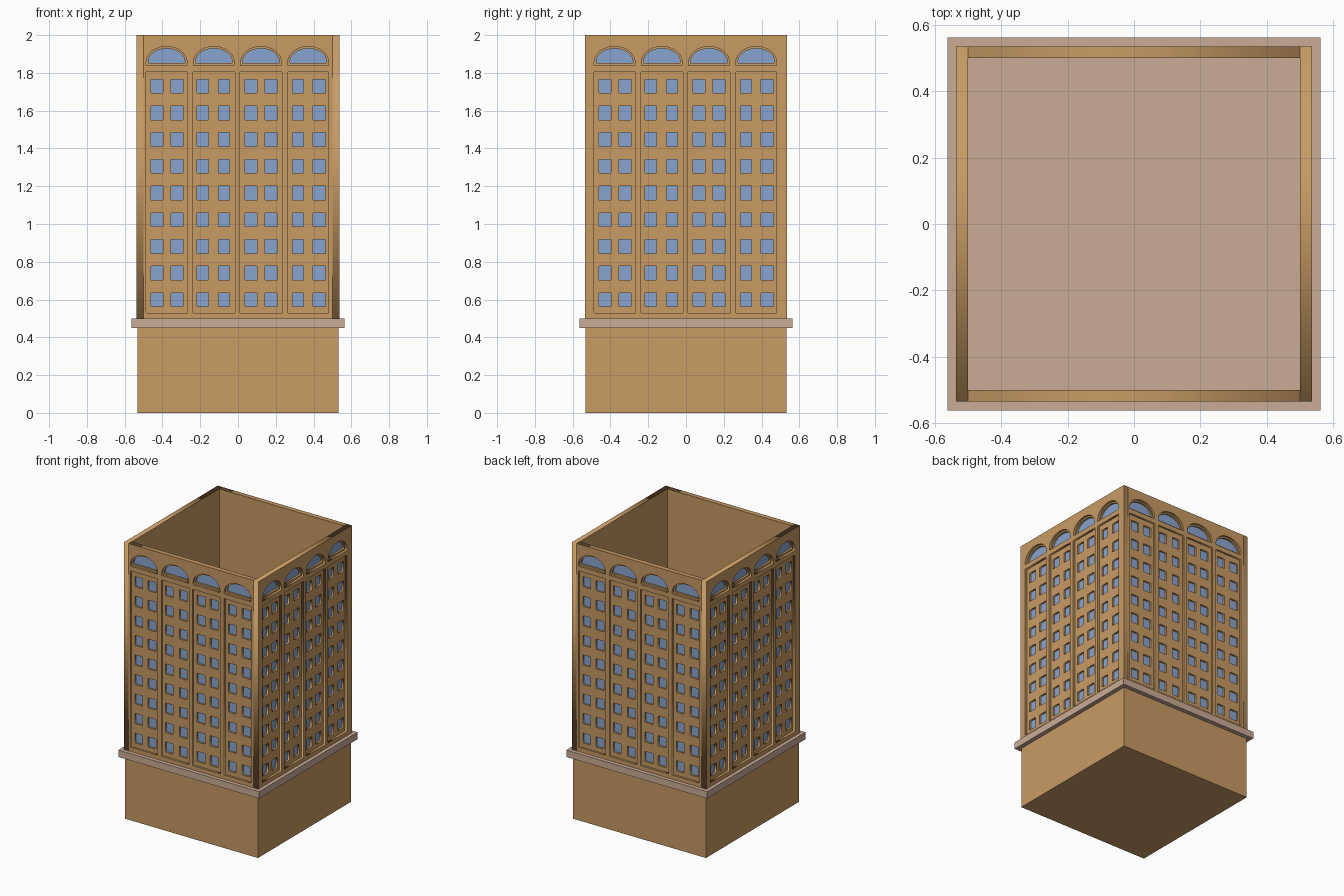
import bpy, bmesh, math
from mathutils import Matrix

if "Cube" in bpy.data.objects:
    bpy.data.objects.remove(bpy.data.objects["Cube"])


def material(name, rgb):
    m = bpy.data.materials.new(name)
    m.diffuse_color = (*rgb, 1)
    m.use_nodes = True
    m.node_tree.nodes["Principled BSDF"].inputs["Base Color"].default_value = m.diffuse_color
    return m


TAN = material("tan_stone", (0.573, 0.328, 0.127))
PINK = material("pink_stone", (0.59, 0.407, 0.305))
BLUE = material("blue_glass", (0.254, 0.376, 0.63))


def finish(name, bm, mat):
    bmesh.ops.remove_doubles(bm, verts=bm.verts, dist=1e-5)
    bmesh.ops.recalc_face_normals(bm, faces=bm.faces)
    me = bpy.data.meshes.new(name)
    bm.to_mesh(me)
    bm.free()
    me.materials.append(mat)
    ob = bpy.data.objects.new(name, me)
    bpy.context.collection.objects.link(ob)
    return ob


def box(name, half, z0, z1, mat):
    bm = bmesh.new()
    bmesh.ops.create_cube(bm, size=1, matrix=Matrix.Translation((0, 0, (z0 + z1) / 2))
                          @ Matrix.Diagonal((2 * half, 2 * half, z1 - z0, 1)))
    return finish(name, bm, mat)


def rect(x0, x1, z0, z1):
    return [(x0, z0), (x1, z0), (x1, z1), (x0, z1)]


def arch(cx, hw, z0, spring, top, n=16):
    pts = [(cx - hw, z0), (cx + hw, z0)]
    for i in range(n + 1):
        a = math.pi * i / n
        pts.append((cx + hw * math.cos(a), spring + (top - spring) * math.sin(a)))
    return pts


def plate(name, outlines, d0, d1, turn, mat):
    """Upright plate with holes, between distances d0 and d1 from the centre."""
    cu = bpy.data.curves.new(name, 'CURVE')
    cu.dimensions = '2D'
    cu.fill_mode = 'BOTH'
    cu.extrude = (d1 - d0) / 2
    for pts in outlines:
        sp = cu.splines.new('POLY')
        sp.points.add(len(pts) - 1)
        for p, (x, z) in zip(sp.points, pts):
            p.co = (x, z, 0, 1)
        sp.use_cyclic_u = True
    tmp = bpy.data.objects.new("outline_helper", cu)
    bpy.context.collection.objects.link(tmp)
    dg = bpy.context.evaluated_depsgraph_get()
    me = bpy.data.meshes.new_from_object(tmp.evaluated_get(dg))
    bm = bmesh.new()
    bm.from_mesh(me)
    bpy.data.objects.remove(tmp)
    bpy.data.meshes.remove(me)
    bm.transform(Matrix.Rotation(turn, 4, 'Z')
                 @ Matrix.Translation((0, -(d0 + d1) / 2, 0))
                 @ Matrix.Rotation(math.pi / 2, 4, 'X'))
    return finish(name, bm, mat)


# Base block and ledge
box("base_block", 0.532, 0, 0.45, TAN)
box("ledge", 0.563, 0.45, 0.5, PINK)

# Panel and window layout, shared by all four walls
panels = [(-0.487, -0.268), (-0.238, -0.016), (0.01, 0.234), (0.264, 0.48)]
columns = [(-0.46, -0.398), (-0.355, -0.291), (-0.217, -0.157), (-0.104, -0.045),
           (0.036, 0.1), (0.142, 0.206), (0.288, 0.347), (0.398, 0.463)]
arches = [-0.378, -0.128, 0.122, 0.372]

outer_holes = [rect(a, b, 0.53, 1.805) for a, b in panels]
outer_holes += [arch(c, 0.108, 1.84, 1.855, 1.94) for c in arches]
inner_holes = [rect(a, b, 0.562 + 0.1414 * r, 0.635 + 0.1414 * r)
               for a, b in columns for r in range(9)]
inner_holes += [arch(c, 0.097, 1.853, 1.86, 1.929) for c in arches]

# Four layered walls: outer frame, window grid, glass, back
for i, side in enumerate(("front", "right", "back", "left")):
    turn = i * math.pi / 2
    w = 0.5 if i % 2 == 0 else 0.535
    face = 0.535 if i % 2 == 0 else 0.537
    border = rect(-w, w, 0.5, 2.0)
    plate(side + "_wall_frame", [border] + outer_holes, 0.521, face, turn, TAN)
    plate(side + "_window_grid", [border] + inner_holes, 0.507, 0.521, turn, TAN)
    plate(side + "_glass", [rect(-0.48, 0.48, 0.54, 1.95)], 0.505, 0.508, turn, BLUE)
    plate(side + "_wall_back", [border], 0.5, 0.507, turn, TAN)
